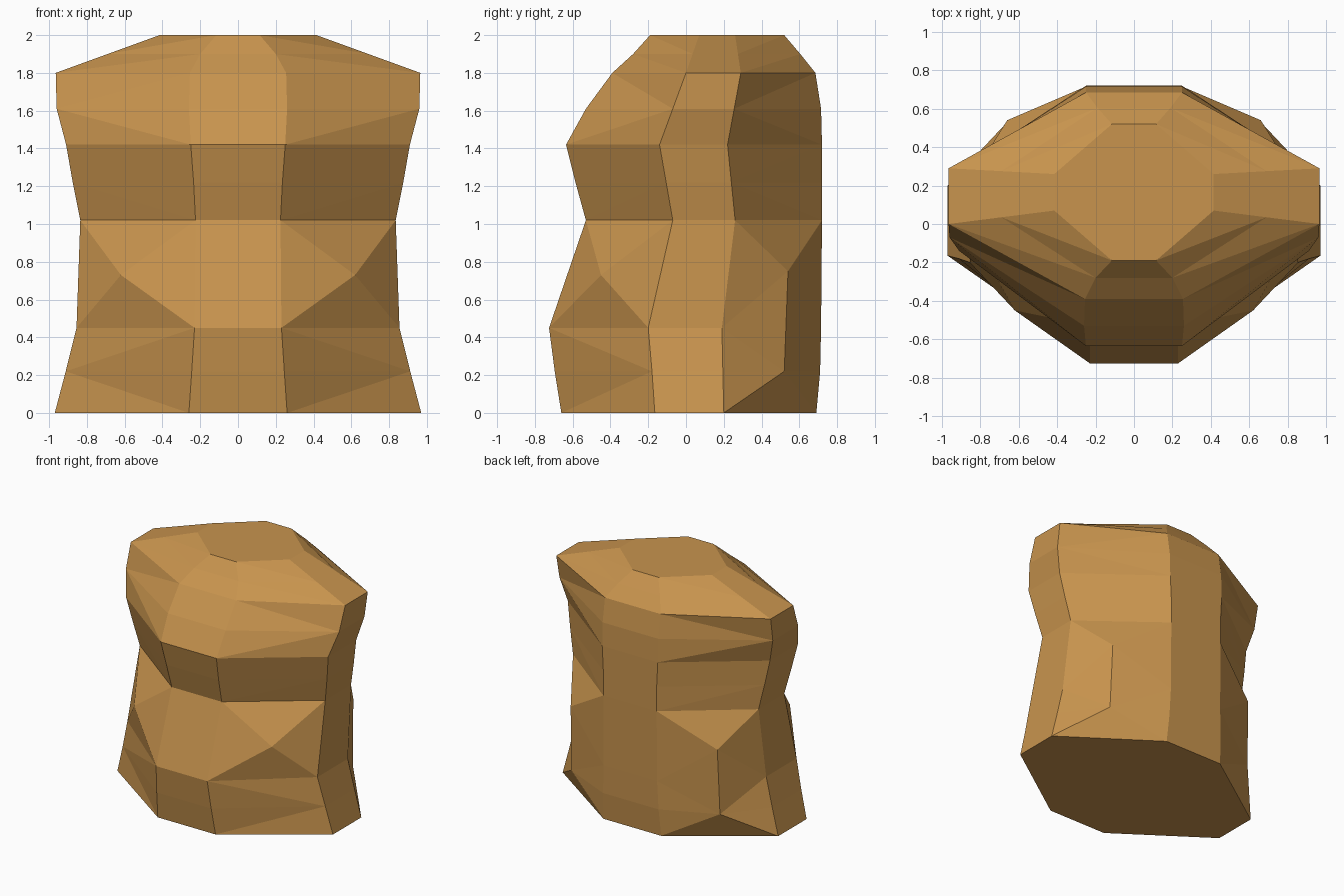
import bpy, bmesh

if "Cube" in bpy.data.objects:
    bpy.data.objects.remove(bpy.data.objects["Cube"])

# Torso rings: z, front half width, front y, side x, side front y, side back y, back half width, back y
RINGS = [
    (0.00, .26, -.66, .97, -.165, .20, .26, .69),
    (0.22, .245, -.695, .912, -.18, .195, .25, .71),
    (0.45, .23, -.725, .855, -.20, .19, .24, .715),
    (1.02, .225, -.53, .835, -.07, .26, .24, .72),
    (1.22, .235, -.585, .875, -.105, .24, .24, .72),
    (1.42, .25, -.635, .91, -.14, .22, .25, .72),
    (1.61, .26, -.53, .96, -.07, .255, .25, .715),
    (1.80, .255, -.39, .965, 0, .29, .25, .685),
    (1.90, .20, -.28, .69, .035, .275, .19, .605),
    (2.00, .115, -.19, .415, .07, .26, .115, .52),
]
# Which corner of the slanted panels each fold runs to: side vertex above or below
FOLD_UP = [True, False, True, True, False, True, False, False, False]

bm = bmesh.new()
rings = []
for z, fw, fy, sx, s0, s1, bw, by in RINGS:
    half = [(fw, fy), (sx, s0), (sx, s1), (bw, by)]
    loop = half + [(-x, y) for x, y in reversed(half)]
    rings.append([bm.verts.new((x, y, z)) for x, y in loop])


def face(*v):
    bm.faces.new(v)


def panel(i, a, b, up):
    """Slanted panel between ring i and i + 1; a is the centre column, b the side column."""
    a0, a1, b0, b1 = rings[i][a], rings[i + 1][a], rings[i][b], rings[i + 1][b]
    if up:
        face(a0, b0, b1)
        face(a0, b1, a1)
    else:
        face(a0, b0, a1)
        face(b0, b1, a1)


# Straight front, side and back bands
for i in range(len(rings) - 1):
    for a in (0, 1, 2, 3, 4, 5, 6, 7):
        if a in (1, 3, 5, 7):
            b = (a + 1) % 8
            face(rings[i][a], rings[i][b], rings[i + 1][b], rings[i + 1][a])

for s, front, side, rear, back in ((1, 0, 1, 2, 3), (-1, 7, 6, 5, 4)):
    # Front slanted panels, with a raised point on the belly
    for i in range(len(rings) - 1):
        if i != 2:
            panel(i, front, side, FOLD_UP[i])
    belly = bm.verts.new((s * .62, -.45, .73))
    quad = [rings[2][front], rings[2][side], rings[3][side], rings[3][front]]
    for k in range(4):
        face(quad[k], quad[(k + 1) % 4], belly)
    # Upper back slanted panels
    for i in range(3, len(rings) - 1):
        panel(i, back, rear, FOLD_UP[i])
    # Lower back bulges between two raised points
    low = bm.verts.new((s * .67, .52, .22))
    high = bm.verts.new((s * .66, .54, .75))
    for col in (rear, back):
        r = [rings[k][col] for k in range(4)]
        face(r[0], r[1], low)
        face(r[1], r[2], low)
        face(r[2], high, low)
        face(r[2], r[3], high)
    face(rings[0][rear], rings[0][back], low)
    face(rings[3][rear], rings[3][back], high)

# Flat caps
face(*rings[0])
face(*rings[-1])
bmesh.ops.recalc_face_normals(bm, faces=bm.faces)

mesh = bpy.data.meshes.new("torso")
bm.to_mesh(mesh)
bm.free()
torso = bpy.data.objects.new("torso", mesh)
bpy.context.collection.objects.link(torso)

tan = bpy.data.materials.new("tan brown")
tan.diffuse_color = (.578, .296, .076, 1)
tan.use_nodes = True
tan.node_tree.nodes["Principled BSDF"].inputs["Base Color"].default_value = tan.diffuse_color
mesh.materials.append(tan)
